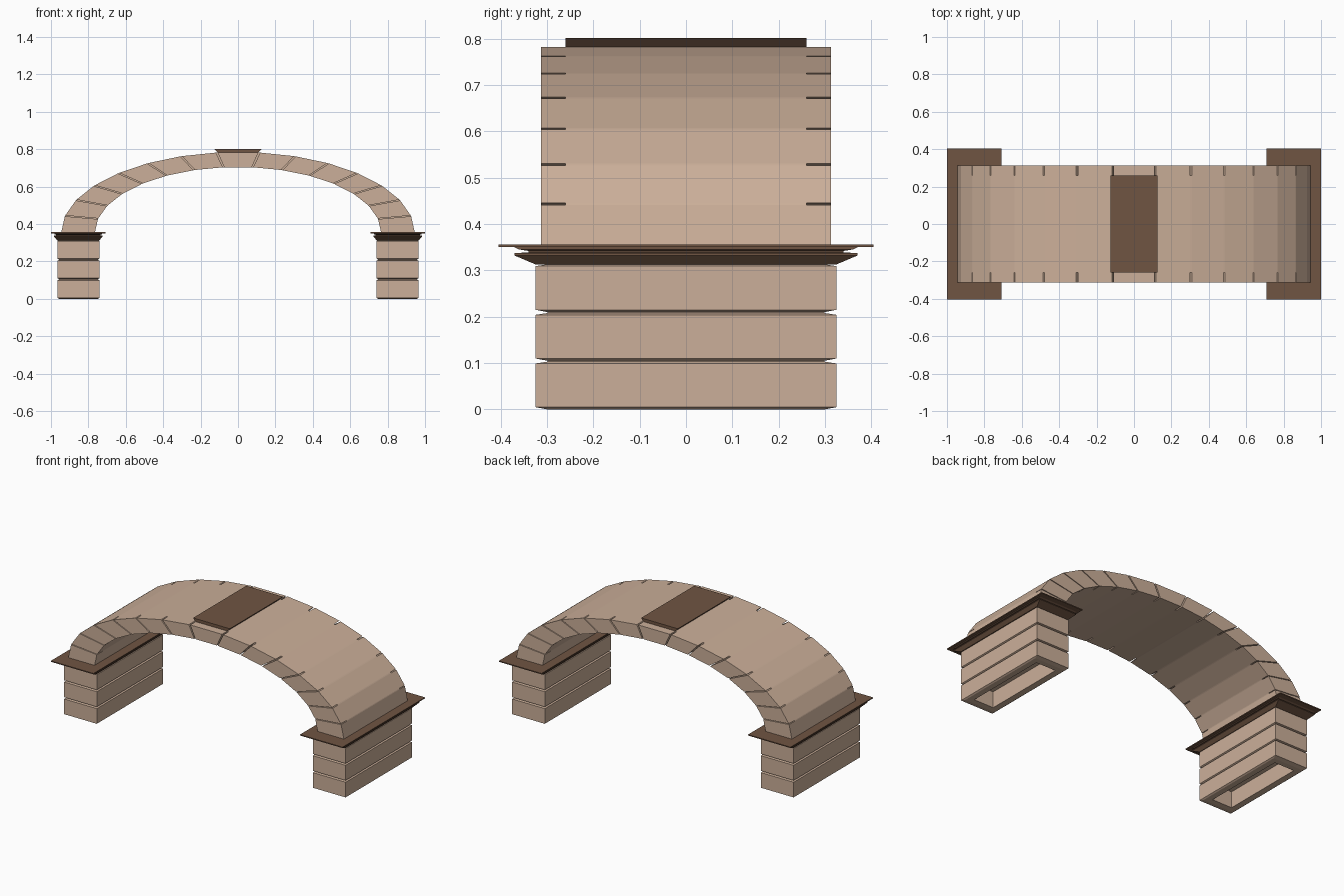
import bpy, bmesh
from math import sin, cos, pi, radians

if "Cube" in bpy.data.objects:
    bpy.data.objects.remove(bpy.data.objects["Cube"])


def material(name, rgb):
    m = bpy.data.materials.new(name)
    m.diffuse_color = (*rgb, 1)
    m.use_nodes = True
    m.node_tree.nodes["Principled BSDF"].inputs["Base Color"].default_value = m.diffuse_color
    return m


STONE = material("stone", (0.60, 0.43, 0.32))
TRIM = material("trim", (0.16, 0.09, 0.055))


def finish(bm, name, mat):
    bmesh.ops.remove_doubles(bm, verts=bm.verts, dist=1e-5)
    bmesh.ops.recalc_face_normals(bm, faces=bm.faces)
    me = bpy.data.meshes.new(name)
    bm.to_mesh(me)
    bm.free()
    me.materials.append(mat)
    ob = bpy.data.objects.new(name, me)
    bpy.context.collection.objects.link(ob)
    return ob


def loft(name, cx, levels, mat):
    """Closed stack of rectangles given as (half_x, half_y, z)."""
    bm = bmesh.new()
    rings = [[bm.verts.new((cx + sx * hx, sy * hy, z))
              for sx, sy in ((-1, -1), (1, -1), (1, 1), (-1, 1))]
             for hx, hy, z in levels]
    for a, b in zip(rings, rings[1:]):
        for i in range(4):
            j = (i + 1) % 4
            bm.faces.new((a[i], a[j], b[j], b[i]))
    bm.faces.new(rings[0])
    bm.faces.new(rings[-1])
    return finish(bm, name, mat)


# Piers: three chamfered courses, hollow underneath, with a stepped cornice
HX, HY, CX, COURSE = 0.1125, 0.325, 0.853, 0.105
pier = [(HX - 0.045, HY - 0.06, 0.1), (HX - 0.045, HY - 0.06, 0)]
for k in range(3):
    z = k * COURSE
    pier += [(HX * 0.92, HY * 0.92, z), (HX, HY, z + 0.005),
             (HX, HY, z + 0.099), (HX * 0.92, HY * 0.92, z + 0.103)]
cornice = [(0.1125, 0.325, 0.313), (0.13, 0.37, 0.332), (0.13, 0.37, 0.337),
           (0.118, 0.34, 0.339), (0.118, 0.34, 0.342), (0.128, 0.36, 0.345),
           (0.128, 0.37, 0.35), (0.146, 0.404, 0.35), (0.146, 0.404, 0.356)]
for side, s in (("left", -1), ("right", 1)):
    loft("pier_" + side, s * CX, pier, STONE)
    loft("cornice_" + side, s * (CX + 0.001), cornice, TRIM)

# Elliptical barrel arch: 15 voussoirs with shallow open joints at both faces
SPRING, DEPTH, CORE, GAP = 0.355, 0.3125, 0.26, 0.3


def outer(t):
    return 0.945 * cos(t), SPRING + 0.43 * sin(t)


def inner(t):
    return 0.765 * cos(t), SPRING + 0.35 * sin(t)


def cuts(step):
    """Angles bounding blocks and joints alternately, from right to left."""
    half = [0.0]
    for k in range(1, 8):
        half += [radians(k * step - GAP), radians(k * step + GAP)]
    return half + [pi - a for a in reversed(half)]


bm = bmesh.new()


def quad(*pts):
    bm.faces.new([bm.verts.new(p) for p in pts])


def at(p, y):
    return (p[0], y, p[1])


out_pts = [outer(t) for t in cuts(11.87)]
in_pts = [inner(t) for t in cuts(12.03)]
for i in range(len(out_pts) - 1):
    o0, o1, i0, i1 = out_pts[i], out_pts[i + 1], in_pts[i], in_pts[i + 1]
    d = DEPTH if i % 2 == 0 else CORE
    quad(at(o0, -d), at(o1, -d), at(o1, d), at(o0, d))
    quad(at(i0, d), at(i1, d), at(i1, -d), at(i0, -d))
    quad(at(i0, -d), at(i1, -d), at(o1, -d), at(o0, -d))
    quad(at(o0, d), at(o1, d), at(i1, d), at(i0, d))
    if i > 0:  # joint side walls
        for s in (-1, 1):
            quad(at(o0, s * CORE), at(o0, s * DEPTH),
                 at(i0, s * DEPTH), at(i0, s * CORE))
for o, n in ((out_pts[0], in_pts[0]), (out_pts[-1], in_pts[-1])):
    quad(at(o, -DEPTH), at(o, DEPTH), at(n, DEPTH), at(n, -DEPTH))
finish(bm, "arch_barrel", STONE)

# Flared cap on the keystone
loft("keystone_cap", 0, [(0.108, CORE, 0.781), (0.126, CORE, 0.801)], TRIM)
